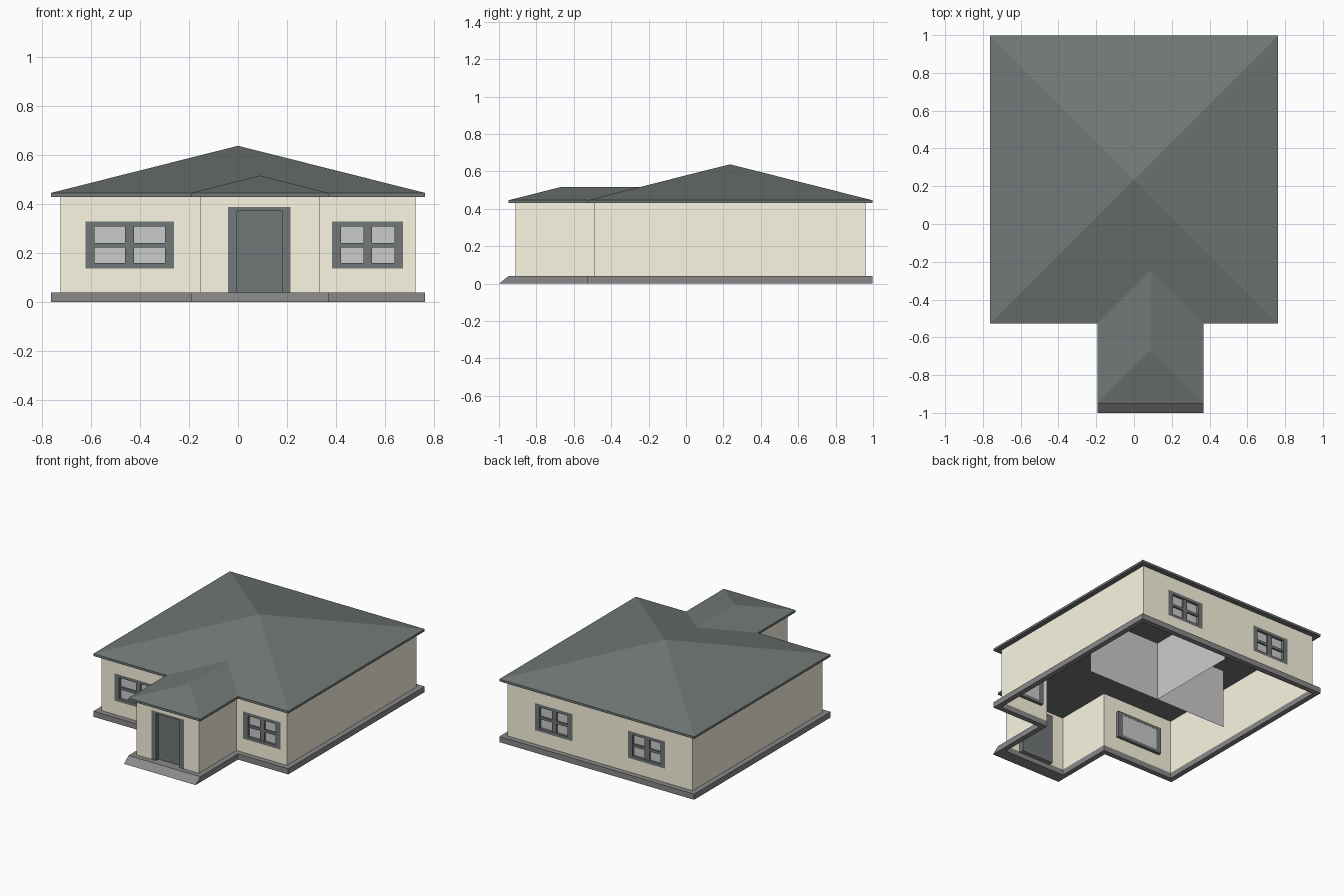
import bpy, bmesh
from mathutils import Matrix, Vector

if "Cube" in bpy.data.objects:
    bpy.data.objects.remove(bpy.data.objects["Cube"])


def material(name, r, g, b):
    m = bpy.data.materials.new(name)
    m.diffuse_color = (r, g, b, 1)
    m.use_nodes = True
    m.node_tree.nodes["Principled BSDF"].inputs["Base Color"].default_value = m.diffuse_color
    return m


WALL = material("cream_wall", 0.97, 0.93, 0.76)
ROOF = material("slate_roof", 0.165, 0.19, 0.183)
TRIM = material("trim", 0.165, 0.185, 0.185)
BASE = material("plinth_grey", 0.255, 0.25, 0.25)
GLASS = material("pane_grey", 0.57, 0.56, 0.56)


def finish(name, bm, mat, recalc=True):
    if recalc:
        bmesh.ops.recalc_face_normals(bm, faces=bm.faces)
    me = bpy.data.meshes.new(name)
    bm.to_mesh(me)
    bm.free()
    me.materials.append(mat)
    bpy.context.collection.objects.link(bpy.data.objects.new(name, me))


def boxes(name, spans, mat):
    """One object out of boxes given as (x0, x1, y0, y1, z0, z1)."""
    bm = bmesh.new()
    for x0, x1, y0, y1, z0, z1 in spans:
        c = Vector((x0 + x1, y0 + y1, z0 + z1)) / 2
        s = Matrix.Diagonal((x1 - x0, abs(y1 - y0), z1 - z0, 1))
        bmesh.ops.create_cube(bm, size=1, matrix=Matrix.Translation(c) @ s)
    finish(name, bm, mat)


# Wall line and levels
X, YF, YB = 0.725, -0.49, 0.96
PX0, PX1, YP = -0.155, 0.332, -0.912
FLOOR, EAVE, FASCIA, APEX = 0.04, 0.43, 0.446, 0.638
OVER = 0.037


def footprint(o, z, front=0.0):
    """House outline with porch, pushed out by o."""
    pts = [(-X - o, YF - o), (PX0 - o, YF - o), (PX0 - o, YP - o - front), (PX1 + o, YP - o - front),
           (PX1 + o, YF - o), (X + o, YF - o), (X + o, YB + o), (-X - o, YB + o)]
    return [Vector((x, y, z)) for x, y in pts]


# Plinth: ring around the open floor, with a sloped front step
bm = bmesh.new()
rings = [[bm.verts.new(p) for p in r] for r in (
    footprint(OVER, 0, 0.051), footprint(OVER, FLOOR), footprint(0, FLOOR), footprint(0, 0))]
for k in range(4):
    a, b = rings[k], rings[(k + 1) % 4]
    for i in range(8):
        j = (i + 1) % 8
        bm.faces.new((a[i], a[j], b[j], b[i]))
finish("plinth", bm, BASE)

# Roof: hipped main roof, hipped porch roof, fascia and soffit
bm = bmesh.new()
low = [bm.verts.new(p) for p in footprint(OVER, EAVE)]
p = [bm.verts.new(v) for v in footprint(OVER, FASCIA)]
half = (PX1 - PX0) / 2 + OVER
ridge_z = FASCIA + (APEX - FASCIA) / (X + OVER) * half
mid = (PX0 + PX1) / 2
apex = bm.verts.new((0, (YF + YB) / 2, APEX))
r1 = bm.verts.new((mid, YP - OVER + half, ridge_z))
r2 = bm.verts.new((mid, YF - OVER + half, ridge_z))
for f in ((p[7], p[0], apex), (p[6], p[7], apex), (p[5], p[6], apex),
          (p[0], p[1], r2, apex), (p[4], p[5], apex, r2),
          (p[1], p[2], r1, r2), (p[2], p[3], r1), (p[3], p[4], r2, r1), low[::-1]):
    bm.faces.new(f)
for i in range(8):
    j = (i + 1) % 8
    bm.faces.new((low[i], low[j], p[j], p[i]))
finish("roof", bm, ROOF)

# Openings: (name, wall y, inward direction, x0, x1)
WZ0, WZ1 = 0.138, 0.33
FX, FZ = 0.036, 0.021
windows = [("front_left_window", YF, 1, -0.622, -0.262), ("front_right_window", YF, 1, 0.384, 0.674),
           ("back_right_window", YB, -1, 0.217, 0.509), ("back_left_window", YB, -1, -0.509, -0.217)]
DX0, DX1, DZ1 = -0.04, 0.215, 0.388


def hole(w):
    return (w[3], w[4], WZ0, WZ1)


# Walls: thin sheets divided around their openings
def wall(name, a, b, holes=()):
    a, b = Vector(a), Vector(b)
    us = sorted({0.0, 1.0} | {(h[i] - a.x) / (b.x - a.x) for h in holes for i in (0, 1)})
    zs = sorted({FLOOR, EAVE} | {h[i] for h in holes for i in (2, 3)})
    bm = bmesh.new()
    for u0, u1 in zip(us, us[1:]):
        for z0, z1 in zip(zs, zs[1:]):
            x, z = a.lerp(b, (u0 + u1) / 2).x, (z0 + z1) / 2
            if any(h[0] < x < h[1] and h[2] < z < h[3] for h in holes):
                continue
            q, r = a.lerp(b, u0), a.lerp(b, u1)
            bm.faces.new([bm.verts.new(c) for c in (
                (q.x, q.y, z0), (r.x, r.y, z0), (r.x, r.y, z1), (q.x, q.y, z1))])
    bmesh.ops.remove_doubles(bm, verts=bm.verts, dist=1e-5)
    finish(name, bm, WALL, recalc=False)


c = [(v.x, v.y) for v in footprint(0, 0)]
wall("front_left_wall", c[0], c[1], [hole(windows[0])])
wall("porch_left_wall", c[1], c[2])
wall("porch_front_wall", c[2], c[3], [(DX0, DX1, FLOOR, DZ1)])
wall("porch_right_wall", c[3], c[4])
wall("front_right_wall", c[4], c[5], [hole(windows[1])])
wall("right_wall", c[5], c[6])
wall("back_wall", c[6], c[7], [hole(w) for w in windows[2:]])
wall("left_wall", c[7], c[0])

# Windows: flush frame, cross bars and a recessed pane
for name, y, s, x0, x1 in windows:
    xm, zm = (x0 + x1) / 2, 0.233
    ya, yb = y, y + s * 0.022
    ba, bb = y + s * 0.006, y + s * 0.018
    boxes(name + "_frame", [
        (x0, x0 + FX, ya, yb, WZ0, WZ1), (x1 - FX, x1, ya, yb, WZ0, WZ1),
        (x0 + FX, x1 - FX, ya, yb, WZ0, WZ0 + FZ), (x0 + FX, x1 - FX, ya, yb, WZ1 - FZ, WZ1),
        (xm - 0.018, xm + 0.018, ba, bb, WZ0 + FZ, WZ1 - FZ),
        (x0 + FX, x1 - FX, ba, bb, zm - 0.009, zm + 0.009)], TRIM)
    boxes(name + "_pane", [(x0 + FX, x1 - FX, bb, bb + s * 0.003, WZ0 + FZ, WZ1 - FZ)], GLASS)

# Door with surround and sill
ya, yb = YP, YP + 0.034
boxes("door_frame", [(DX0, DX0 + FX, ya, yb, FLOOR, DZ1), (DX1 - FX, DX1, ya, yb, FLOOR, DZ1),
                     (DX0 + FX, DX1 - FX, ya, yb, DZ1 - 0.016, DZ1)], TRIM)
boxes("door", [(DX0 + FX, DX1 - FX, YP + 0.027, YP + 0.032, FLOOR, DZ1 - 0.016)], TRIM)
boxes("door_sill", [(DX0, DX1, ya, yb, FLOOR - 0.006, FLOOR)], BASE)

# Inner partitions that block the view through the house
bm = bmesh.new()
YM = 0.24
for (xa, y0), (xb, y1) in (((-0.565, YM), (0.575, YM)), ((0, YM), (0, 0.93))):
    bm.faces.new([bm.verts.new(v) for v in (
        (xa, y0, 0.005), (xb, y1, 0.005), (xb, y1, EAVE), (xa, y0, EAVE))])
finish("inner_partition", bm, GLASS)
